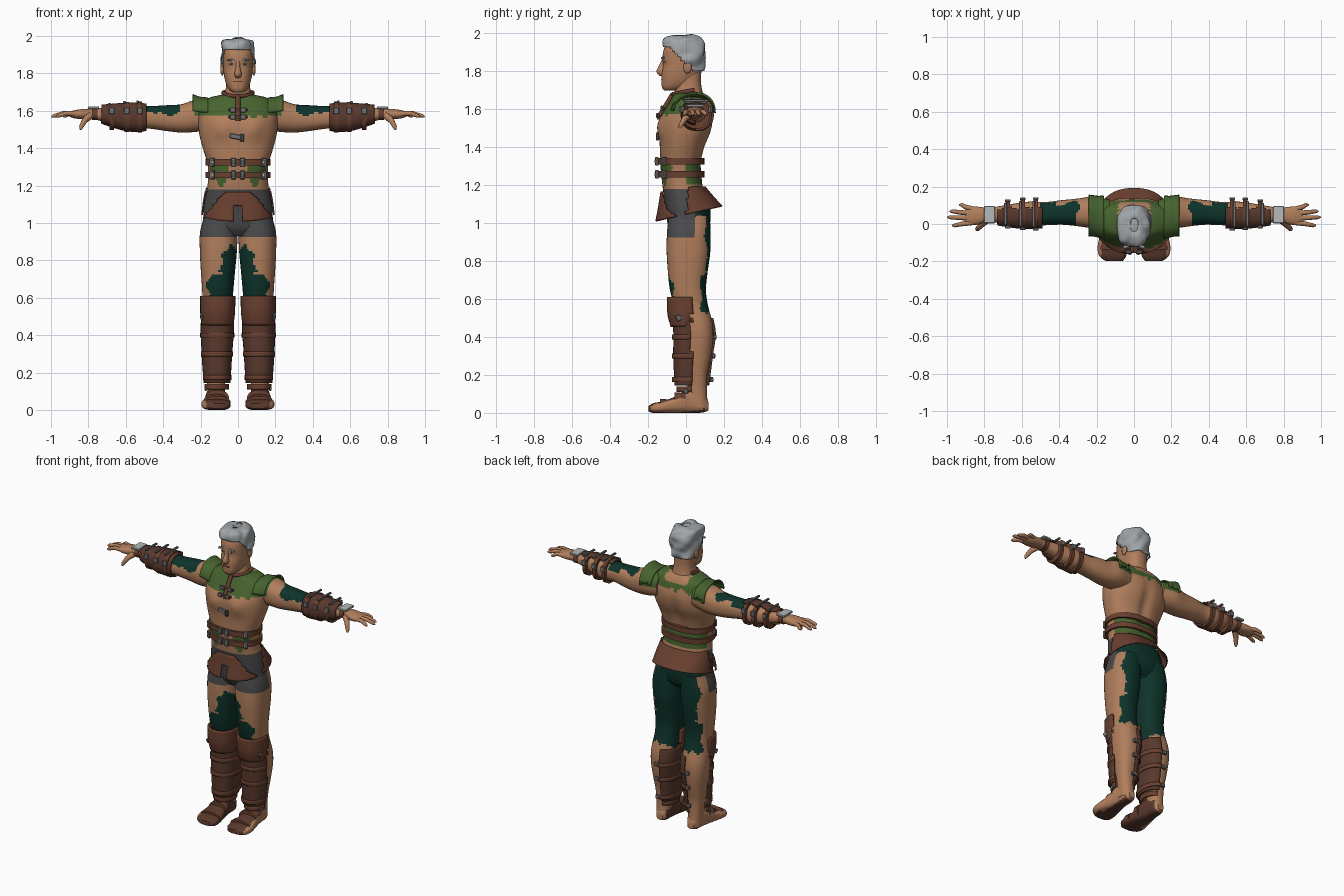
import bpy, bmesh, math
from mathutils import Vector, Matrix, Euler, noise

cube = bpy.data.objects.get("Cube")
if cube:
    bpy.data.objects.remove(cube, do_unlink=True)

COLOURS = {
    "skin": (.44, .21, .108), "leather": (.14, .05, .029), "dark_leather": (.098, .04, .026),
    "green_cloth": (.062, .125, .028), "dark_green_cloth": (.004, .033, .023),
    "charcoal_cloth": (.07, .07, .074), "grey_hair": (.35, .375, .39),
    "metal": (.17, .17, .175), "pale_metal": (.46, .49, .49),
}
MATS = {}
for label, rgb in COLOURS.items():
    m = bpy.data.materials.new(label)
    m.use_nodes = True
    m.diffuse_color = (*rgb, 1)
    bsdf = next(n for n in m.node_tree.nodes if n.type == 'BSDF_PRINCIPLED')
    bsdf.inputs["Base Color"].default_value = (*rgb, 1)
    bsdf.inputs["Roughness"].default_value = .8
    MATS[label] = m


def jag(c, amount=.02):
    """Ragged offset used for torn cloth edges."""
    return amount * noise.noise(Vector(c) * 22)


def finish(name, bm, paint, mirror=False, keep=None, thick=0, angle=50):
    """Turn a bmesh into a painted, smoothly shaded object."""
    bmesh.ops.recalc_face_normals(bm, faces=bm.faces)
    if keep:
        lost = [f for f in bm.faces if len(f.verts) > 4 or not keep(f.calc_center_median())]
        bmesh.ops.delete(bm, geom=lost, context='FACES')
    mesh = bpy.data.meshes.new(name)
    slots = []
    for f in bm.faces:
        label = paint(f.calc_center_median()) if callable(paint) else paint
        if label not in slots:
            slots.append(label)
            mesh.materials.append(MATS[label])
        f.material_index = slots.index(label)
        f.smooth = True
    bm.to_mesh(mesh)
    bm.free()
    mesh.set_sharp_from_angle(angle=math.radians(angle))
    ob = bpy.data.objects.new(name, mesh)
    bpy.context.scene.collection.objects.link(ob)
    if thick:
        mod = ob.modifiers.new("thickness", 'SOLIDIFY')
        mod.thickness, mod.offset = thick, 0
    if mirror:
        ob.modifiers.new("mirror", 'MIRROR').use_mirror_merge = False
    return ob


def skin_rings(bm, rings):
    loops = [[bm.verts.new(p) for p in ring] for ring in rings]
    n = len(loops[0])
    for a, b in zip(loops, loops[1:]):
        for i in range(n):
            bm.faces.new((a[i], a[(i + 1) % n], b[(i + 1) % n], b[i]))
    bm.faces.new(loops[0])
    bm.faces.new(loops[-1])


def sample(rows, step):
    """Smoothly interpolate the section rows."""
    for i, (a, b) in enumerate(zip(rows, rows[1:])):
        p, q = rows[max(i - 1, 0)], rows[min(i + 2, len(rows) - 1)]
        h = b[0] - a[0]
        count = max(1, math.ceil(abs(h) / step))
        for j in range(count):
            s = j / count
            out = []
            for k in range(len(a)):
                m0 = (b[k] - p[k]) / (b[0] - p[0]) * h
                m1 = (q[k] - a[k]) / (q[0] - a[0]) * h
                out.append(a[k] + m0 * s + (3 * (b[k] - a[k]) - 2 * m0 - m1) * s ** 2
                           + (2 * (a[k] - b[k]) + m0 + m1) * s ** 3)
            yield out
    yield rows[-1]


def loft(name, axis, rows, paint, n=44, step=.013, power=2.3, shape=None, **kw):
    """Rows are (position, centre, half width, low bound, high bound)."""
    rings = []
    for t, cu, ru, v0, v1 in sample(rows, step):
        ring = []
        for i in range(n):
            c, s = math.cos(math.tau * i / n), math.sin(math.tau * i / n)
            u = cu + max(ru, .003) * math.copysign(abs(c) ** (2 / power), c)
            v = (v0 + v1) / 2 + (v1 - v0) / 2 * math.copysign(abs(s) ** (2 / power), s)
            co = Vector({'x': (t, u, v), 'y': (u, t, v), 'z': (u, v, t)}[axis])
            ring.append(shape(co) if shape else co)
        rings.append(ring)
    bm = bmesh.new()
    skin_rings(bm, rings)
    return finish(name, bm, paint, **kw)


def band(name, axis, t, width, cu, ru, v0, v1, paint="leather", **kw):
    loft(name, axis, [(t - width / 2, cu, ru, v0, v1), (t + width / 2, cu, ru, v0, v1)], paint, **kw)


def tube(name, points, radii, paint, sides=10, **kw):
    pts = [Vector(p) for p in points]
    rings = []
    for i, p in enumerate(pts):
        d = pts[min(i + 1, len(pts) - 1)] - pts[max(i - 1, 0)]
        q = d.to_track_quat('Z', 'Y')
        rings.append([p + q @ Vector((math.cos(a), math.sin(a), 0)) * radii[i]
                      for a in (math.tau * k / sides for k in range(sides))])
    bm = bmesh.new()
    skin_rings(bm, rings)
    finish(name, bm, paint, **kw)


def box(name, loc, size, paint="metal", rot=(0, 0, 0), mirror=False):
    bm = bmesh.new()
    bmesh.ops.create_cube(bm, size=1, matrix=Matrix.LocRotScale(Vector(loc), Euler(rot), Vector(size)))
    bmesh.ops.bevel(bm, geom=bm.edges[:], offset=min(size) * .2, segments=1, affect='EDGES')
    finish(name, bm, paint, mirror, angle=30)


def ball(name, loc, size, paint, mirror=False):
    bm = bmesh.new()
    bmesh.ops.create_uvsphere(bm, u_segments=16, v_segments=10, radius=1,
                              matrix=Matrix.LocRotScale(Vector(loc), None, Vector(size)))
    finish(name, bm, paint, mirror)


# Torso with chest muscles, spine furrow and torn cloth
def torso_shape(c):
    if c.y < 0:
        c.y -= .016 * math.exp(-((abs(c.x) - .085) / .05) ** 2 - ((c.z - 1.5) / .05) ** 2)
    else:
        c.y -= .018 * math.exp(-(c.x / .03) ** 2 - ((c.z - 1.42) / .14) ** 2)
    return c


def torso_paint(c):
    w, ax = jag(c, .03), abs(c.x)
    if c.z > 1.64 and c.y > .05 and ax < .08:
        return "skin"
    if c.z > (1.57 + w * .3 if c.y < .03 else 1.605 + w * 1.4):
        return "green_cloth"
    if c.z < 1.185:
        return "charcoal_cloth" if c.y < .05 else "dark_green_cloth"
    if c.y > 0 and 1.2 < c.z < 1.345 + w * .5:
        return "green_cloth"
    if c.y <= 0 and .045 < ax < .15 and 1.185 + abs(ax - .09) * 1.6 < c.z < 1.335 + w * .5:
        return "green_cloth"
    return "skin"


loft("torso", 'z', [(.93, 0, .1, -.06, .09), (.97, 0, .175, -.09, .12), (1.05, 0, .185, -.105, .13),
     (1.12, 0, .178, -.115, .12), (1.18, 0, .165, -.122, .092), (1.25, 0, .16, -.13, .084),
     (1.32, 0, .164, -.136, .082), (1.4, 0, .188, -.138, .1), (1.48, 0, .208, -.142, .132),
     (1.55, 0, .212, -.138, .142), (1.61, 0, .21, -.105, .13), (1.65, 0, .19, -.08, .115),
     (1.675, 0, .14, -.066, .1), (1.69, 0, .06, -.05, .085)], torso_paint, n=72, shape=torso_shape)
loft("neck", 'z', [(1.62, 0, .085, -.07, .11), (1.68, 0, .073, -.062, .09), (1.73, 0, .064, -.055, .08),
     (1.8, 0, .062, -.05, .08)], "skin")

# Head, hair and face
loft("head", 'z', [(1.698, 0, .028, -.115, -.06), (1.712, 0, .047, -.126, 0), (1.745, 0, .064, -.129, .045),
     (1.79, 0, .075, -.128, .08), (1.83, 0, .079, -.121, .088), (1.87, 0, .08, -.124, .09),
     (1.92, 0, .08, -.115, .09), (1.96, 0, .06, -.085, .07), (1.975, 0, .03, -.05, .04)], "skin")


def hair_wave(c):
    wave = .005 * math.sin(70 * c.x + 45 * c.z) + jag(c, .012)
    return c + Vector((c.x, c.y, 0)).normalized() * wave + Vector((0, 0, wave * .6 if c.z > 1.95 else 0))


loft("hair", 'z', [(1.78, 0, .078, -.11, .09), (1.86, 0, .086, -.112, .097), (1.92, 0, .088, -.118, .098),
     (1.955, 0, .082, -.115, .088), (1.978, 0, .062, -.092, .066), (1.987, 0, .02, -.04, .02)], "grey_hair",
     shape=hair_wave, step=.008, thick=.006,
     keep=lambda c: c.z > 1.925 - .125 * min(1, max(0, (c.y + .085) / .12)))
ball("hair_crown", (0, -.012, 1.968), (.06, .072, .02), "grey_hair")
loft("nose", 'z', [(1.775, 0, .013, -.138, -.1), (1.795, 0, .02, -.156, -.1), (1.83, 0, .012, -.142, -.1),
     (1.868, 0, .01, -.124, -.1)], "skin", n=16)
ball("ear", (.084, .008, 1.822), (.01, .022, .034), "skin", True)
box("eyebrow", (.036, -.119, 1.872), (.045, .016, .009), "grey_hair", (0, .1, -.25), True)
ball("eye", (.034, -.112, 1.85), (.015, .008, .006), "pale_metal", True)
ball("pupil", (.034, -.118, 1.85), (.006, .004, .005), "charcoal_cloth", True)
box("mouth", (0, -.126, 1.757), (.046, .009, .006), "leather")


# Arms, hands and torn sleeves
def arm_paint(c):
    w = jag(c, .03)
    if c.x < .232 and c.z > 1.575 + w * .3:
        return "green_cloth"
    if .3 + w < c.x < .5 and c.z > 1.588 + w and c.y < .115 + w:
        return "dark_green_cloth"
    return "skin"


loft("arm", 'x', [(.13, .05, .08, 1.5, 1.65), (.22, .062, .085, 1.488, 1.66), (.3, .062, .074, 1.484, 1.636),
     (.38, .062, .066, 1.492, 1.63), (.48, .055, .062, 1.505, 1.625), (.55, .055, .065, 1.5, 1.628),
     (.62, .052, .06, 1.513, 1.624), (.72, .05, .045, 1.542, 1.617), (.78, .05, .036, 1.556, 1.612),
     (.83, .045, .047, 1.556, 1.61), (.875, .043, .048, 1.56, 1.603), (.9, .042, .034, 1.568, 1.595)],
     arm_paint, mirror=True)
for i, (y0, y1, tip) in enumerate([(.08, .103, .935), (.056, .068, .985), (.031, .036, .998), (.008, -.008, .972)]):
    mid = (.87 + tip) / 2
    tube(f"finger_{i + 1}", [(.86, y0, 1.584), (mid, (y0 + y1) / 2, 1.587), (tip - .012, y1, 1.573),
         (tip, y1, 1.569)], (.014, .0125, .01, .004), "skin", mirror=True)
tube("thumb", [(.79, .02, 1.575), (.82, -.008, 1.548), (.838, -.028, 1.515), (.842, -.034, 1.5)],
     (.02, .016, .012, .005), "skin", mirror=True)
loft("shoulder_flap", 'x', [(.16, .035, .113, 1.48, 1.668), (.205, .042, .108, 1.48, 1.672),
     (.242, .045, .108, 1.475, 1.686)], "green_cloth", mirror=True, thick=.008,
     keep=lambda c: c.z > 1.595 + jag(c))

# Bracers with straps, buckles and wrist plates
loft("bracer", 'x', [(.49, .055, .073, 1.496, 1.634), (.56, .055, .076, 1.491, 1.64), (.64, .052, .069, 1.506, 1.636),
     (.73, .05, .053, 1.536, 1.628)], "dark_leather", mirror=True, thick=.01,
     keep=lambda c: c.y < .085 + jag(c) - (.04 if c.z < 1.56 else 0))
for x, r in ((.525, .082), (.595, .08), (.675, .07)):
    band("bracer_strap", 'x', x, .024, .054, r, 1.567 - r, 1.567 + r, "leather", mirror=True)
    for y in (.054 - r, .054 + r):
        box("bracer_buckle", (x, y, 1.6), (.03, .014, .034), mirror=True)
    box("bracer_rod", (x + .012, .054, 1.566 + r), (.014, r * 1.7, .012), mirror=True)
band("wrist_strap", 'x', .765, .03, .05, .044, 1.55, 1.617, mirror=True)
box("wrist_plate", (.772, .05, 1.617), (.058, .092, .014), "pale_metal", mirror=True)

# Collar and chest fastenings
arc = [math.radians(a) for a in range(-110, 111, 20)]
tube("collar", [(.079 * math.sin(a), .015 - .085 * math.cos(a), 1.695 - .016 * math.cos(a)) for a in arc],
     [.011] * len(arc), "leather")
tube("chest_strap", [(0, -.07, 1.68), (0, -.106, 1.62), (0, -.137, 1.57), (0, -.14, 1.545)], [.013] * 4, "leather")
for z, y in ((1.605, -.121), (1.567, -.144)):
    box("chest_strap_cross", (0, y, z), (.1, .016, .014), "leather")
    box("chest_buckle", (.028, y - .006, z), (.028, .014, .026), mirror=True)
box("rib_buckle", (-.012, -.147, 1.462), (.065, .016, .026), rot=(0, .2, 0))
box("rib_tab", (.022, -.15, 1.455), (.02, .014, .04), "charcoal_cloth")

# Belts
for z in (1.325, 1.257):
    band("belt", 'z', z, .034, 0, .174, -.15, .098)
    for x in (.024, .138):
        y = -.026 - .124 * (1 - (x / .174) ** 2.3) ** .435
        box("belt_buckle", (x, y - .004, z), (.028, .016, .046), rot=(0, 0, x * 4), mirror=True)
        box("belt_tab", (x, y - .01, z), (.012, .014, .02), "pale_metal", mirror=True)


# Flared hip skirt: full back panel and two front flaps
def skirt_slant(c):
    c.z += .22 * c.y * (1.19 - c.z) / .14
    return c


def skirt_keep(c):
    ax, drop = abs(c.x), 1.19 - c.z
    if c.y < -.03:
        return .006 + drop * .05 < ax < .05 + drop * .85 and drop > .02
    return c.y > .015 - drop * .1


loft("hip_skirt", 'z', [(1.19, 0, .17, -.127, .1), (1.12, 0, .183, -.14, .145), (1.045, 0, .192, -.158, .19)],
     "leather", n=72, step=.01, shape=skirt_slant, keep=skirt_keep, thick=.008)


# Legs with short trousers and torn hose
def leg_paint(c):
    w = jag(c, .04)
    if c.z > .93 and c.y < .045:
        return "charcoal_cloth"
    if c.z < .52 + w:
        return "skin"
    if c.y < .04:
        wide = .085 if c.z > .73 else .15
        return "dark_green_cloth" if c.z < .86 + w and c.x < wide + w else "skin"
    edge = .075 if c.z < .72 else .1
    return "dark_green_cloth" if c.x < .13 + w or c.y > edge + w * .5 else "skin"


loft("leg", 'z', [(1.04, .095, .085, -.09, .125), (.95, .103, .1, -.1, .13), (.85, .105, .099, -.102, .128),
     (.75, .107, .092, -.096, .115), (.65, .108, .084, -.085, .105), (.57, .11, .08, -.065, .115),
     (.47, .116, .083, -.04, .14), (.39, .118, .08, -.03, .143), (.29, .118, .068, -.02, .13),
     (.2, .118, .055, 0, .112), (.12, .117, .047, .008, .11), (.03, .117, .044, 0, .115)],
     leg_paint, n=56, mirror=True)

# Shin guards, knee plates and calf straps
guard_side = lambda c: c.y < .03 + jag(c, .01) or c.x < .1
loft("shin_guard", 'z', [(.145, .112, .067, -.056, .118), (.3, .113, .077, -.062, .138), (.42, .111, .084, -.062, .153),
     (.5, .11, .083, -.066, .14)], "dark_leather", mirror=True, thick=.01, keep=guard_side)
loft("knee_plate", 'z', [(.455, .11, .08, -.075, .13), (.52, .109, .087, -.092, .13), (.61, .108, .088, -.094, .12)],
     "leather", mirror=True, thick=.012, keep=lambda c: c.y < .04 - abs(c.z - .56) * .3)
box("knee_buckle", (.193, -.04, .5), (.014, .026, .03), rot=(.5, 0, .3), mirror=True)
for z, r in ((.175, .072), (.3, .082), (.4, .088)):
    band("calf_strap", 'z', z, .026, .112, r, -.07, .068 + r, "leather", mirror=True, thick=.008, keep=guard_side)
    box("outer_buckle", (.108 + r * .92, .005, z), (.018, .026, .026), mirror=True)
    box("calf_buckle", (.115, .064 + r, z), (.03, .018, .024), mirror=True)


# Feet with partial sandals
def foot_paint(c):
    if c.x < .15 and c.y < .1:
        return "dark_leather"
    return "dark_leather" if c.y < .0 and (c.z > .045 or c.y < -.12) and c.x < .172 else "skin"


loft("foot", 'y', [(.118, .115, .022, .012, .06), (.09, .115, .04, .002, .1), (.02, .117, .05, 0, .13),
     (-.06, .118, .064, 0, .085), (-.13, .118, .077, 0, .06), (-.175, .113, .07, 0, .05), (-.198, .106, .045, .008, .036)],
     foot_paint, power=2.8, mirror=True)
band("toe_strap", 'y', -.12, .035, .112, .073, .004, .074, mirror=True)
band("instep_strap", 'y', -.045, .03, .112, .064, .01, .108, mirror=True)
band("ankle_strap", 'z', .125, .03, .114, .06, -.045, .105, mirror=True, keep=guard_side, thick=.01)
box("ankle_buckle", (.172, .0, .115), (.014, .024, .024), mirror=True)
